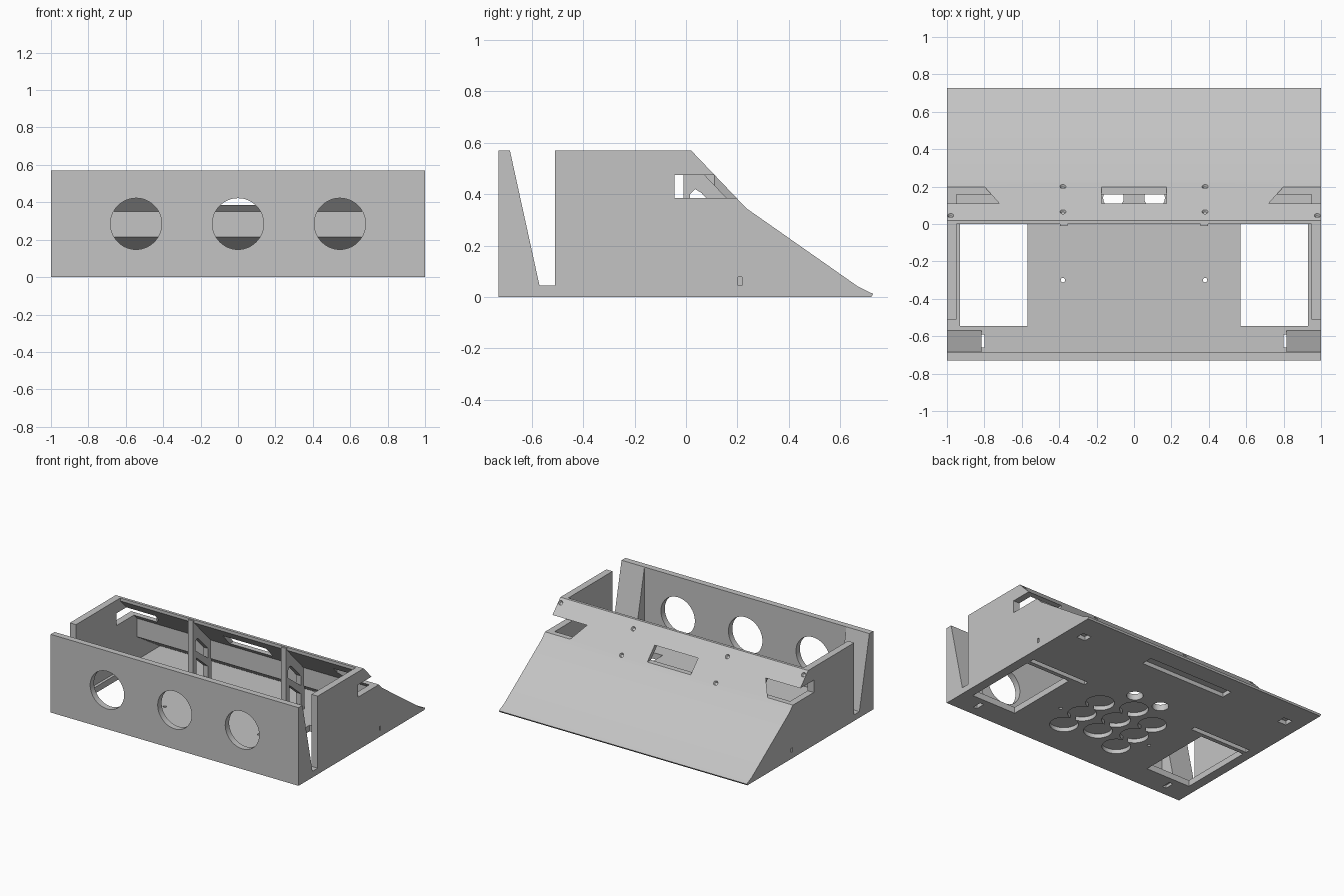
import bpy, bmesh, math
from mathutils import Matrix, Vector

if "Cube" in bpy.data.objects:
    bpy.data.objects.remove(bpy.data.objects["Cube"])

grey = bpy.data.materials.new("light grey")
grey.diffuse_color = (0.55, 0.55, 0.55, 1)
grey.use_nodes = True
grey.node_tree.nodes["Principled BSDF"].inputs["Base Color"].default_value = grey.diffuse_color


def finish(name, bm):
    bmesh.ops.recalc_face_normals(bm, faces=bm.faces)
    me = bpy.data.meshes.new(name)
    bm.to_mesh(me)
    bm.free()
    me.materials.append(grey)
    ob = bpy.data.objects.new(name, me)
    bpy.context.collection.objects.link(ob)
    return ob


def prism(name, pts, axis, a, b):
    """Extrude a 2D outline along x (pts are y,z) or along z (pts are x,y)."""
    bm = bmesh.new()
    put = (lambda p, t: (t, p[0], p[1])) if axis == "x" else (lambda p, t: (p[0], p[1], t))
    lo = [bm.verts.new(put(p, a)) for p in pts]
    hi = [bm.verts.new(put(p, b)) for p in pts]
    bm.faces.new(lo)
    bm.faces.new(hi)
    n = len(pts)
    for i in range(n):
        j = (i + 1) % n
        bm.faces.new((lo[i], lo[j], hi[j], hi[i]))
    return finish(name, bm)


def box(name, x0, x1, y0, y1, z0, z1):
    return prism(name, [(x0, y0), (x1, y0), (x1, y1), (x0, y1)], "z", z0, z1)


def rod(name, centre, direction, r1, r2, depth, seg=40):
    bm = bmesh.new()
    turn = Vector(direction).to_track_quat("Z", "Y").to_matrix().to_4x4()
    bmesh.ops.create_cone(bm, cap_ends=True, segments=seg, radius1=r1, radius2=r2,
                          depth=depth, matrix=Matrix.Translation(centre) @ turn)
    return finish(name, bm)


def combine(ob, others, op):
    for o in others:
        m = ob.modifiers.new(op, "BOOLEAN")
        m.operation = op
        m.solver = "EXACT"
        m.object = o
    dg = bpy.context.evaluated_depsgraph_get()
    dg.update()
    me = bpy.data.meshes.new_from_object(ob.evaluated_get(dg))
    ob.modifiers.clear()
    ob.data = me
    for o in others:
        bpy.data.objects.remove(o)


T = 0.045  # floor and wall thickness

# Floor with wheel openings, slots and through holes
floor = box("floor", -0.95, 0.95, -0.70, 0.46, 0, T)
cuts = []
for s in (-1, 1):
    def sbox(x0, x1, *r):
        return box("cut", min(s * x0, s * x1), max(s * x0, s * x1), *r)
    cuts += [sbox(0.57, 0.93, -0.545, 0.01, -1, 1),
             sbox(0.80, 0.83, -0.66, -0.59, -1, 1),
             sbox(0.46, 0.93, 0.04, 0.075, -1, 0.03),
             rod("cut", (s * 0.11, 0.14, 0), (0, 0, 1), 0.055, 0.055, 1),
             rod("cut", (s * 0.38, -0.30, 0), (0, 0, 1), 0.012, 0.012, 1, 16)]
# Round recesses under the floor in three columns
for x, y0 in ((-0.225, -0.08), (0, 0), (0.225, -0.08)):
    for k in range(3):
        cuts.append(rod("cut", (x, y0 - 0.185 * k, -0.02), (0, 0, 1), 0.095, 0.095, 0.10))
combine(floor, cuts, "DIFFERENCE")

# Front wall with three round openings
front_wall = box("front_wall", -1, 1, -0.73, -0.685, 0, 0.57)
combine(front_wall, [rod("cut", (x, -0.7, 0.285), (0, 1, 0), 0.137, 0.137, 0.3, 64)
                     for x in (-0.545, 0, 0.545)], "DIFFERENCE")

# Sloped roof: upper panel plus thick rear wedge
roof = prism("roof", [(0, 0.57), (0.02, 0.57), (0.235, 0.345), (0.67, 0.04), (0.728, 0.012),
                      (0.72, 0), (0.46, 0), (0.46, T), (0.19, 0.215), (0.19, 0.35),
                      (0, 0.548)], "x", -0.95, 0.95)
combine(roof, [box("cut", -0.345, 0.345, 0.50, 0.585, -1, 0.03),
               box("cut", -0.175, 0.175, 0.02, 0.3, 0.385, 0.475)]
        + [box("cut", x - 0.035, x + 0.035, 0.485, 0.55, -1, 0.03)
           for x in (-0.865, 0.865)], "DIFFERENCE")

# Side walls, front gussets and inner ribs
parts = [front_wall, roof]
for s in (-1, 1):
    parts.append(prism("side_wall", [(-0.69, 0), (0.72, 0), (0.728, 0.012), (0.67, 0.04),
                                     (0.235, 0.345), (0.02, 0.57), (-0.51, 0.57),
                                     (-0.51, T), (-0.69, T)], "x", s * 0.95, s * 1.0))
    parts.append(prism("gusset", [(-0.69, 0.02), (-0.57, 0.02), (-0.57, T), (-0.685, 0.57),
                                  (-0.69, 0.57)], "x", s * 0.815, s * 1.0))
    rib = prism("rib", [(-0.01, 0.03), (-0.01, 0.565), (0.005, 0.565), (0.2, 0.355),
                        (0.2, 0.03)], "x", s * 0.355, s * 0.395)
    combine(rib, [
        prism("cut", [(0.03, 0.09), (0.16, 0.09), (0.16, 0.17), (0.03, 0.28)], "x", s * 0.3, s * 0.5),
        prism("cut", [(0.015, 0.34), (0.16, 0.23), (0.16, 0.30), (0.06, 0.405), (0.035, 0.42),
                      (0.015, 0.40)], "x", s * 0.3, s * 0.5)], "DIFFERENCE")
    parts.append(rib)

# Fuse everything into one shell
combine(floor, parts, "UNION")
floor.name = "wedge_shell"

# Corner pockets through walls and roof, side slots, countersunk screw holes
cuts = []
for s in (-1, 1):
    cuts.append(prism("cut", [(s * x, y) for x, y in (
        (0.94, -0.045), (1.1, -0.045), (1.1, 0.2), (0.8, 0.2), (0.72, 0.11),
        (0.72, 0.06), (0.94, 0.06))], "z", 0.385, 0.475))
    cuts.append(box("cut", min(s * 0.97, s * 1.1), max(s * 0.97, s * 1.1), 0.202, 0.217, T, 0.077))
    for x, y in ((0.38, 0.2), (0.38, 0.065), (0.98, 0.045)):
        z = 0.57 - (y - 0.02) * 0.225 / 0.215
        cuts.append(rod("cut", (s * x, y, z), (0, 0.723, 0.691), 0.010, 0.022, 0.022, 20))
combine(floor, cuts, "DIFFERENCE")

# Keep flat panels flat and round openings smooth
bpy.context.view_layer.objects.active = floor
floor.select_set(True)
bpy.ops.object.shade_smooth_by_angle(angle=math.radians(20))
